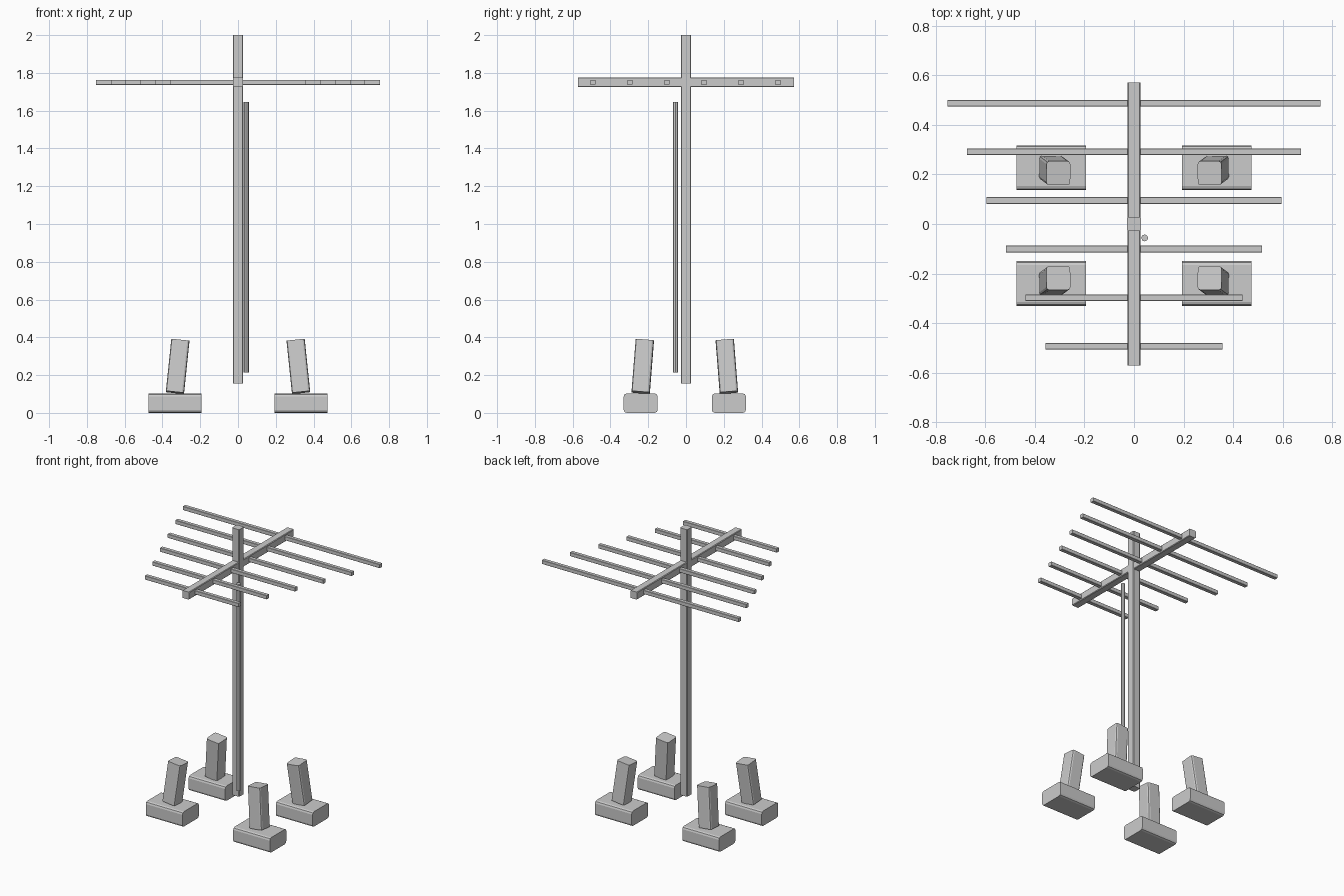
import bpy
import bmesh
import math
from mathutils import Vector

default = bpy.data.objects.get("Cube")
if default:
    bpy.data.objects.remove(default, do_unlink=True)

GREY = (0.6, 0.6, 0.6, 1)
metal = bpy.data.materials.new("plain grey")
metal.use_nodes = True
metal.diffuse_color = GREY
metal.node_tree.nodes["Principled BSDF"].inputs["Base Color"].default_value = GREY


def add_object(name, bm, location, rotation=(0, 0, 0)):
    mesh = bpy.data.meshes.new(name)
    bm.to_mesh(mesh)
    bm.free()
    mesh.materials.append(metal)
    obj = bpy.data.objects.new(name, mesh)
    obj.location = location
    obj.rotation_euler = rotation
    bpy.context.collection.objects.link(obj)
    return obj


def bar(name, size, location, axis, bevel, segments=1, rotation=(0, 0, 0)):
    """Box whose edges along one axis are bevelled."""
    bm = bmesh.new()
    bmesh.ops.create_cube(bm, size=1)
    bmesh.ops.scale(bm, vec=Vector(size), verts=bm.verts)
    edges = [e for e in bm.edges
             if abs((e.verts[0].co - e.verts[1].co).normalized()[axis]) > 0.9]
    bmesh.ops.bevel(bm, geom=edges, offset=bevel, segments=segments,
                    profile=0.5, affect='EDGES')
    return add_object(name, bm, location, rotation)


# Upright mast and the boom crossing it
bar("mast", (0.055, 0.055, 1.845), (0, 0, 1.0775), 2, 0.004)
bar("boom", (0.052, 1.142, 0.052), (0, 0, 1.75), 1, 0.004)

# Cross rods, growing longer toward the back
for i in range(6):
    half = 0.358 + 0.0788 * i
    bar(f"cross_rod_{i + 1}", (2 * half, 0.027, 0.027),
        (0, -0.493 + 0.196 * i, 1.75), 0, 0.002)

# Cable conduit beside the mast
bm = bmesh.new()
bmesh.ops.create_cone(bm, cap_ends=True, segments=8, radius1=0.014,
                      radius2=0.014, depth=1.43)
add_object("conduit", bm, (0.043, -0.056, 0.93))

# Four footings, each with a stub leg leaning toward the mast
LEAN_X, LEAN_Y, RISE = 0.029, 0.022, 0.28
for side, x in (("right", -0.334), ("left", 0.334)):
    for end, y in (("front", -0.24), ("back", 0.227)):
        sx, sy = math.copysign(1, x), math.copysign(1, y)
        bar(f"{end}_{side}_footing", (0.28, 0.18, 0.103),
            (x, y, 0.0515), 0, 0.016, 2)
        tilt = (math.atan(sy * LEAN_Y / RISE), math.atan(-sx * LEAN_X / RISE), 0)
        bar(f"{end}_{side}_leg", (0.097, 0.097, 0.278),
            (x - sx * LEAN_X / 2, y - sy * LEAN_Y / 2, 0.246), 2, 0.012, 2, tilt)
